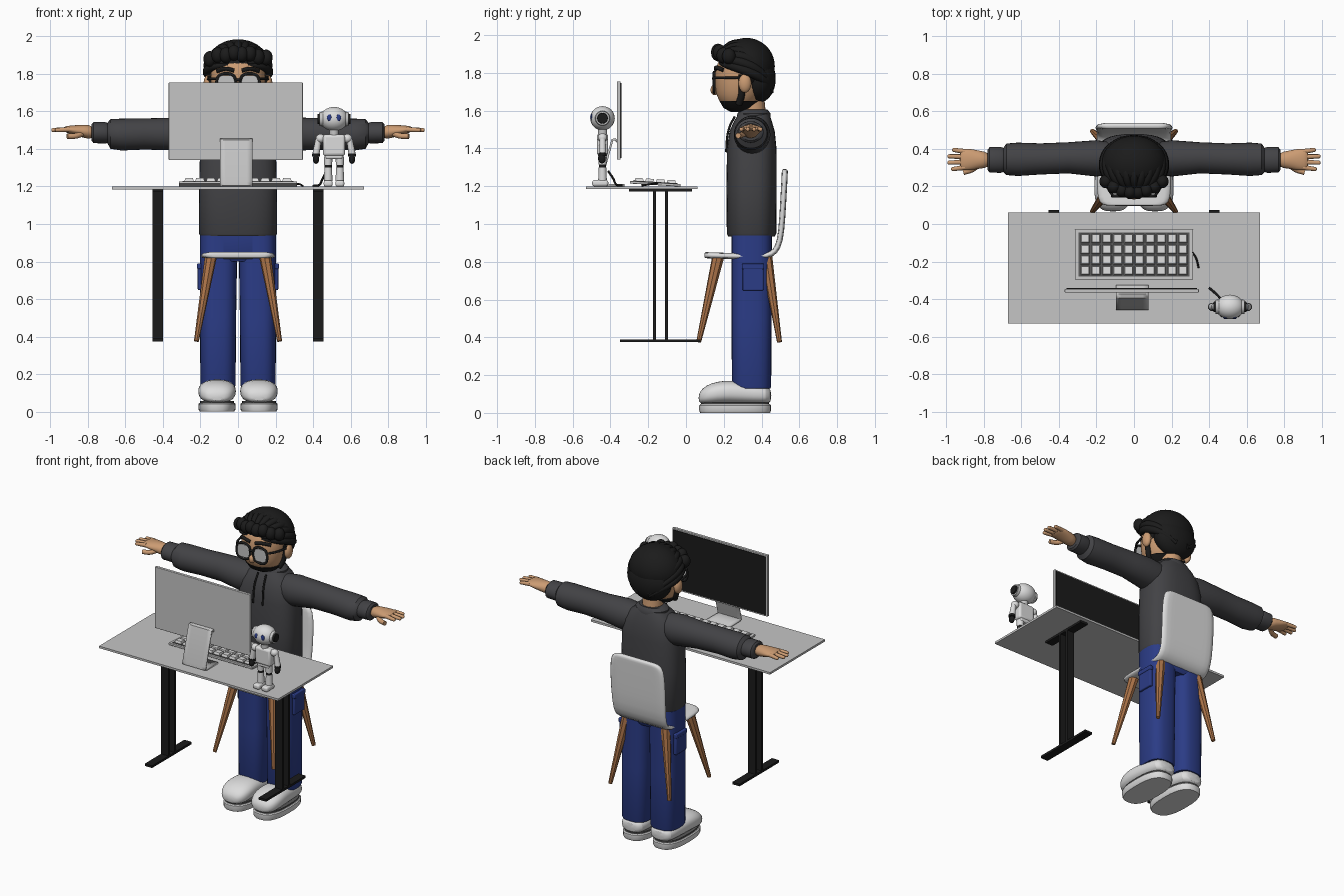
import bpy, bmesh, math
from mathutils import Vector

cube = bpy.data.objects.get("Cube")
if cube:
    bpy.data.objects.remove(cube, do_unlink=True)


def material(name, r, g, b):
    m = bpy.data.materials.new(name)
    m.use_nodes = True
    m.diffuse_color = (r, g, b, 1)
    m.node_tree.nodes["Principled BSDF"].inputs["Base Color"].default_value = (r, g, b, 1)
    return m


WHITE = material("white", .72, .72, .72)
GREY = material("light grey", .56, .56, .56)
DARK = material("dark grey", .1, .1, .1)
BLACK = material("black", .011, .011, .011)
CHARCOAL = material("charcoal", .055, .055, .06)
BLUE = material("denim blue", .024, .045, .24)
SKIN = material("skin", .6, .33, .17)
WOOD = material("wood", .4, .17, .065)
made = []


def add(name, bm, mat, soft=0):
    bmesh.ops.recalc_face_normals(bm, faces=bm.faces)
    me = bpy.data.meshes.new(name)
    bm.to_mesh(me)
    bm.free()
    me.materials.append(mat)
    ob = bpy.data.objects.new(name, me)
    bpy.context.collection.objects.link(ob)
    if soft:
        ob.modifiers.new("Soft", 'SUBSURF').levels = soft
    made.append(ob)
    return ob


def box(name, c, size, mat, bevel=0.0):
    bm = bmesh.new()
    bmesh.ops.create_cube(bm, size=1)
    bmesh.ops.scale(bm, vec=size, verts=bm.verts)
    ob = add(name, bm, mat)
    ob.location = c
    if bevel:
        mod = ob.modifiers.new("Bevel", 'BEVEL')
        mod.width, mod.segments = bevel, 3
    return ob


def ball(name, c, radii, mat):
    bm = bmesh.new()
    bmesh.ops.create_uvsphere(bm, u_segments=24, v_segments=16, radius=1)
    bmesh.ops.scale(bm, vec=radii, verts=bm.verts)
    ob = add(name, bm, mat)
    ob.location = c
    return ob


def rod(name, p, q, r1, r2, mat, sides=16):
    p, q = Vector(p), Vector(q)
    bm = bmesh.new()
    bmesh.ops.create_cone(bm, cap_ends=True, segments=sides, radius1=r1, radius2=r2, depth=(q - p).length)
    ob = add(name, bm, mat)
    ob.location = (p + q) / 2
    ob.rotation_mode = 'QUATERNION'
    ob.rotation_quaternion = (q - p).to_track_quat('Z', 'Y')
    return ob


def loft(name, axis, rings, mat, power=2.0, n=28, soft=0):
    """Skin rings of (position on axis, centre a, centre b, radius a, radius b)."""
    bm = bmesh.new()
    loops = []
    for t, ca, cb, ra, rb in rings:
        loop = []
        for k in range(n):
            c, s = math.cos(k * math.tau / n), math.sin(k * math.tau / n)
            a = ca + ra * math.copysign(abs(c) ** (2 / power), c)
            b = cb + rb * math.copysign(abs(s) ** (2 / power), s)
            loop.append(bm.verts.new({'x': (t, a, b), 'y': (a, t, b), 'z': (a, b, t)}[axis]))
        loops.append(loop)
    for lo, hi in zip(loops, loops[1:]):
        for k in range(n):
            bm.faces.new((lo[k], lo[k - 1], hi[k - 1], hi[k]))
    bm.faces.new(loops[0])
    bm.faces.new(loops[-1])
    return add(name, bm, mat, soft)


def tube(name, pts, r, mat, cyclic=False, taper=False):
    cu = bpy.data.curves.new(name, 'CURVE')
    cu.dimensions, cu.bevel_depth, cu.bevel_resolution = '3D', r, 3
    cu.use_fill_caps = True
    sp = cu.splines.new('BEZIER')
    sp.bezier_points.add(len(pts) - 1)
    sp.use_cyclic_u, sp.resolution_u = cyclic, 6
    for i, (bp, co) in enumerate(zip(sp.bezier_points, pts)):
        bp.co = co
        bp.handle_left_type = bp.handle_right_type = 'AUTO'
        bp.radius = .35 + .65 * math.sin(math.pi * i / (len(pts) - 1)) if taper else 1
    cu.materials.append(mat)
    ob = bpy.data.objects.new(name, cu)
    bpy.context.collection.objects.link(ob)
    bpy.ops.object.select_all(action='DESELECT')
    ob.select_set(True)
    bpy.context.view_layer.objects.active = ob
    bpy.ops.object.convert(target='MESH')
    made.append(bpy.context.view_layer.objects.active)


def sheet(name, rows, thick, mat, soft=0):
    """Bent sheet through rows of (half width, y, z)."""
    bm = bmesh.new()
    grid = [[bm.verts.new((w * k / 3, y, z)) for k in range(-3, 4)] for w, y, z in rows]
    for a, b in zip(grid, grid[1:]):
        for k in range(6):
            bm.faces.new((a[k], a[k + 1], b[k + 1], b[k]))
    ob = add(name, bm, mat)
    mod = ob.modifiers.new("Thickness", 'SOLIDIFY')
    mod.thickness, mod.offset = thick, 0
    if soft:
        ob.modifiers.new("Soft", 'SUBSURF').levels = soft
    return ob


SIDES = ((1, "left"), (-1, "right"))

# Desk
box("desk_top", (0, -.235, 1.192), (1.345, .59, .014), GREY)
for s, side in SIDES:
    x = s * .428
    box(side + "_desk_foot", (x, -.137, .382), (.055, .425, .015), BLACK)
    box(side + "_desk_beam", (x, -.135, 1.178), (.055, .335, .014), BLACK)
    for k, y in enumerate((-.167, -.103)):
        box(f"{side}_desk_post_{k}", (x, y, .78), (.055, .016, .8), BLACK)

# Monitor
box("monitor_case", (-.012, -.356, 1.548), (.715, .02, .415), GREY, .003)
box("monitor_screen", (-.012, -.3445, 1.548), (.695, .005, .395), BLACK)
stand = sheet("monitor_stand", [(.086, -.362, 1.435), (.086, -.375, 1.449), (.086, -.39, 1.445),
                                (.086, -.452, 1.225), (.086, -.455, 1.208), (.086, -.44, 1.205),
                                (.086, -.325, 1.205)], .012, GREY)
stand.location.x = -.01

# Keyboard with tapered keys
tilt = -.06
parts = [box("keyboard_base", (0, -.163, 1.213), (.63, .268, .014), GREY, .003),
         box("keyboard_panel", (0, -.163, 1.221), (.59, .235, .004), DARK)]
bm = bmesh.new()
for i in range(10):
    for j in range(4):
        new = bmesh.ops.create_cube(bm, size=1)["verts"]
        for v in new:
            w = .04 if v.co.z > 0 else .05
            v.co = ((i - 4.5) * .058 + v.co.x * w, (j - 1.5) * .057 + v.co.y * w, v.co.z * .018)
parts.append(add("keyboard_keys", bm, WHITE))
parts[2].location = (0, -.163, 1.229)
for p in parts:
    p.rotation_euler.x = tilt
tube("keyboard_cable", [(.31, -.15, 1.215), (.33, -.18, 1.212), (.345, -.235, 1.203)], .005, BLACK)

# Toy robot
RX, RY = .512, -.442
ball("robot_head", (RX, RY, 1.56), (.076, .065, .064), WHITE)
rod("robot_neck", (RX, RY, 1.46), (RX, RY, 1.51), .025, .025, GREY)
box("robot_torso", (RX, RY, 1.42), (.118, .06, .115), WHITE, .015)
box("robot_hips", (RX, RY, 1.36), (.09, .05, .025), WHITE, .008)
for s, side in SIDES:
    n = side + "_robot_"
    rod(n + "ear_rim", (RX + s * .06, RY, 1.56), (RX + s * .077, RY, 1.56), .04, .037, GREY)
    rod(n + "ear", (RX + s * .06, RY, 1.56), (RX + s * .087, RY, 1.56), .031, .027, BLACK)
    ball(n + "eye", (RX + s * .024, RY - .058, 1.566), (.013, .007, .018), BLUE)
    ax = RX + s * .083
    ball(n + "shoulder", (ax - s * .012, RY, 1.456), (.026, .025, .024), WHITE)
    rod(n + "arm", (ax, RY, 1.45), (ax + s * .013, RY, 1.375), .016, .019, WHITE)
    rod(n + "cuff", (ax + s * .013, RY, 1.376), (ax + s * .014, RY, 1.36), .021, .021, BLACK)
    ball(n + "hand", (ax + s * .013, RY - .003, 1.345), (.017, .02, .024), BLACK)
    lx = RX + s * .031
    rod(n + "thigh", (lx, RY, 1.36), (lx, RY, 1.315), .023, .021, WHITE)
    rod(n + "knee", (lx, RY, 1.32), (lx, RY, 1.297), .019, .019, BLACK)
    rod(n + "shin", (lx, RY, 1.3), (lx, RY, 1.23), .02, .023, WHITE)
    box(n + "foot", (lx, RY - .012, 1.216), (.048, .085, .034), WHITE, .012)
tube("robot_cable", [(RX - .04, RY + .03, 1.28), (.45, -.385, 1.24), (.435, -.37, 1.21), (.4, -.34, 1.203)], .006, BLACK)

# Chair
sheet("chair_shell", [(.14, .097, .835), (.175, .104, .835), (.198, .13, .834), (.202, .25, .83), (.2, .4, .828),
                      (.2, .455, .838), (.2, .488, .875), (.205, .505, .95), (.21, .515, 1.12), (.205, .521, 1.23),
                      (.19, .523, 1.275), (.15, .524, 1.292)], .032, WHITE, 1)
for s, side in SIDES:
    rod(side + "_front_chair_leg", (s * .145, .17, .825), (s * .222, .067, .375), .032, .013, WOOD, 8)
    rod(side + "_back_chair_leg", (s * .145, .425, .825), (s * .222, .495, .375), .032, .013, WOOD, 8)

# Shoes, trousers, arms and hands
for s, side in SIDES:
    loft(side + "_shoe_sole", 'z', [(0, s * .112, .26, .092, .185), (.012, s * .112, .26, .099, .19),
                                    (.04, s * .112, .26, .1, .19), (.046, s * .112, .26, .094, .184)], WHITE, 2.6)
    loft(side + "_shoe_seam", 'z', [(.04, s * .112, .26, .09, .18), (.056, s * .112, .26, .09, .18)], DARK, 2.6)
    loft(side + "_shoe_upper", 'y', [(.066, s * .112, .078, .04, .02), (.085, s * .112, .088, .075, .042),
                                     (.13, s * .112, .1, .099, .058), (.2, s * .112, .11, .102, .062),
                                     (.27, s * .11, .108, .097, .062), (.36, s * .108, .1, .09, .055),
                                     (.43, s * .108, .095, .08, .048), (.452, s * .108, .09, .05, .03)],
         WHITE, 2.4, soft=1)
    loft(side + "_trouser_leg", 'z', [(.13, s * .107, .347, .09, .1), (.14, s * .107, .347, .094, .104),
                                      (.5, s * .106, .347, .096, .106), (.94, s * .103, .347, .1, .106)], BLUE, 2.8)
    box(side + "_cargo_pocket", (s * .203, .355, .71), (.024, .11, .125), BLUE, .006)
    box(side + "_pocket_flap", (s * .206, .355, .775), (.026, .118, .03), BLUE, .006)
    loft(side + "_sleeve", 'x', [(s * .08, .35, 1.475, .08, .085), (s * .2, .35, 1.473, .097, .1),
                                 (s * .35, .353, 1.48, .083, .087), (s * .5, .347, 1.48, .083, .083),
                                 (s * .62, .345, 1.477, .089, .085), (s * .68, .345, 1.48, .084, .079),
                                 (s * .697, .342, 1.485, .064, .054), (s * .71, .342, 1.487, .069, .057),
                                 (s * .77, .342, 1.487, .068, .056), (s * .78, .342, 1.487, .055, .045)], CHARCOAL)
    loft(side + "_hand", 'x', [(s * .77, .341, 1.488, .043, .039), (s * .82, .343, 1.494, .046, .036),
                               (s * .87, .344, 1.5, .058, .027), (s * .91, .344, 1.505, .057, .019),
                               (s * .93, .344, 1.505, .048, .012)], SKIN, soft=1)
    for k, tip in enumerate((.965, .985, .985, .96)):
        y, z = .344 + (k - 1.5) * .028, 1.504
        yt = .344 + (k - 1.5) * .034
        rod(f"{side}_finger_{k}", (s * .9, y, z), (s * tip, yt, z - .003), .014, .011, SKIN, 12)
        ball(f"{side}_fingertip_{k}", (s * tip, yt, z - .003), (.011, .011, .011), SKIN)
    tube(side + "_thumb", [(s * .83, .315, 1.482), (s * .865, .29, 1.47), (s * .91, .276, 1.468)], .015, SKIN)

loft("trouser_hips", 'z', [(.8, 0, .347, .17, .09), (.83, 0, .347, .2, .107), (.95, 0, .347, .203, .107)], BLUE, 3)

# Hooded top
loft("hoodie_body", 'z', [(.935, 0, .347, .2, .124), (.95, 0, .347, .209, .131), (1.2, 0, .347, .208, .133),
                          (1.4, 0, .348, .202, .131), (1.49, 0, .35, .18, .12), (1.55, 0, .355, .14, .098),
                          (1.585, 0, .36, .095, .08), (1.605, 0, .362, .075, .068)], CHARCOAL, 2.7, 36)
loft("hoodie_collar", 'z', [(1.56, 0, .358, .11, .09), (1.585, 0, .36, .11, .088), (1.605, 0, .362, .085, .07)], CHARCOAL)
for s, side in SIDES:
    tube(side + "_drawstring", [(s * .03, .258, 1.57), (s * .034, .226, 1.5), (s * .036, .212, 1.38)], .006, BLACK)

# Head and face
rod("neck", (0, .36, 1.55), (0, .345, 1.7), .066, .066, SKIN, 24)
loft("head", 'z', [(1.6, 0, .275, .045, .04), (1.62, 0, .275, .09, .075), (1.66, 0, .28, .122, .112),
                   (1.71, 0, .287, .14, .132), (1.78, 0, .292, .148, .14), (1.85, 0, .3, .146, .14),
                   (1.92, 0, .32, .11, .11)], SKIN, 2.2, 36, 1)
loft("beard", 'z', [(1.594, 0, .275, .045, .04), (1.615, 0, .275, .092, .077), (1.652, 0, .285, .125, .108)], BLACK, 2.2, 36)
ball("nose", (0, .152, 1.71), (.02, .022, .028), SKIN)
tube("glasses_bridge", [(-.016, .147, 1.765), (0, .143, 1.77), (.016, .147, 1.765)], .007, BLACK)
for s, side in SIDES:
    ball(side + "_ear", (s * .16, .312, 1.745), (.024, .034, .05), SKIN)
    tube(side + "_sideburn", [(s * .112, .28, 1.635), (s * .135, .295, 1.69), (s * .147, .295, 1.79)], .018, BLACK)
    tube(side + "_eyebrow", [(s * .02, .158, 1.818), (s * .065, .162, 1.828), (s * .11, .198, 1.815)], .011, BLACK)
    tube(side + "_glasses_rim", [(s * .063 + a * .047, .149, 1.75 + b * .045) for a, b in
                                 ((-1, -.6), (-1, .6), (-.7, 1), (.7, 1), (1, .6), (1, -.6), (.7, -1), (-.7, -1))],
         .008, BLACK, True)
    box(side + "_lens", (s * .063, .149, 1.75), (.09, .006, .086), GREY, .002)
    tube(side + "_glasses_temple", [(s * .112, .15, 1.775), (s * .143, .2, 1.775), (s * .162, .31, 1.772)], .007, BLACK)

# Hair: trimmed cap, nape mass, swept strands and curled fringe
bm = bmesh.new()
bmesh.ops.create_uvsphere(bm, u_segments=40, v_segments=30, radius=1)
for v in bm.verts:
    v.co = (v.co.x * .174, .32 + v.co.y * .15, 1.835 + v.co.z * .15)
low = [v for v in bm.verts if v.co.z < 1.83 - max(0, v.co.y - .25)]
bmesh.ops.delete(bm, geom=low, context='VERTS')
add("hair_cap", bm, BLACK)
ball("hair_nape", (0, .385, 1.77), (.15, .09, .128), BLACK)
for k in range(13):
    a = math.radians((k - 6) * 15.5)
    pts = []
    for i in range(8):
        t = math.radians(18 + i * 21)
        drop = .15 * (i / 7) ** 2.2
        pts.append((.163 * math.sin(a) * math.sin(t), .318 - .143 * math.cos(t),
                    1.85 + .128 * math.cos(a) * math.sin(t) - drop))
    tube(f"hair_strand_{k}", pts, .026, BLACK, taper=True)
for k in range(8):
    x = (k - 3.5) * .043
    ball(f"hair_curl_{k}", (x, .168 + 2.6 * x * x, 1.905 - 1.1 * x * x + .008 * (k % 2)), (.034, .036, .042), BLACK)

bpy.ops.object.select_all(action='DESELECT')
for ob in made:
    ob.select_set(True)
bpy.context.view_layer.objects.active = made[0]
bpy.ops.object.shade_smooth_by_angle(angle=math.radians(40))
